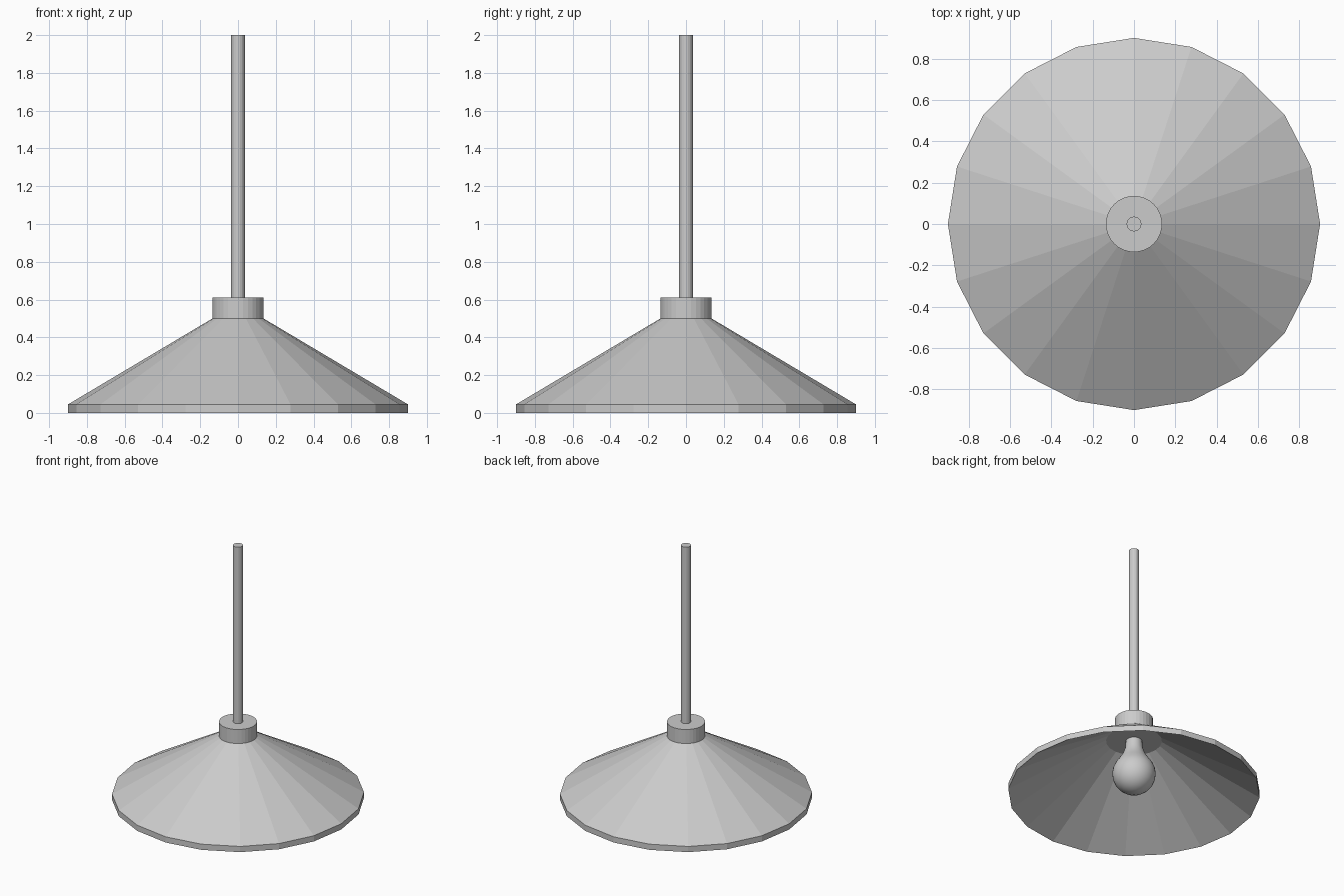
import bpy, bmesh
from math import cos, sin, pi, radians

if "Cube" in bpy.data.objects:
    bpy.data.objects.remove(bpy.data.objects["Cube"])


def lathe(name, profile, sides, smooth=None):
    """Spin a (radius, z) profile about z; radius 0 gives a pole."""
    bm = bmesh.new()
    rings = []
    for r, z in profile:
        if r == 0:
            rings.append([bm.verts.new((0, 0, z))] * sides)
        else:
            rings.append([bm.verts.new((r * cos(2 * pi * i / sides),
                                        r * sin(2 * pi * i / sides), z))
                          for i in range(sides)])
    for a, b in zip(rings, rings[1:]):
        for i in range(sides):
            j = (i + 1) % sides
            bm.faces.new(list(dict.fromkeys((a[i], a[j], b[j], b[i]))))
    bmesh.ops.recalc_face_normals(bm, faces=bm.faces)
    mesh = bpy.data.meshes.new(name)
    bm.to_mesh(mesh)
    bm.free()
    obj = bpy.data.objects.new(name, mesh)
    bpy.context.collection.objects.link(obj)
    if smooth:
        bpy.context.view_layer.objects.active = obj
        obj.select_set(True)
        bpy.ops.object.shade_smooth_by_angle(angle=radians(smooth))
        obj.select_set(False)
    return obj


# Faceted shade: inner ceiling, inner cone, rim band, outer cone
lathe("shade", [(0, 0.43), (0.2, 0.43), (0.9, 0), (0.9, 0.045),
                (0.135, 0.5), (0, 0.5)], 20)

# Collar on top of the shade
lathe("collar", [(0, 0.495), (0.136, 0.495), (0.136, 0.61), (0, 0.61)], 32)

# Hanging rod
lathe("rod", [(0, 0.6), (0.036, 0.6), (0.036, 2), (0, 2)], 20)

# Light bulb: round globe blending into a narrow neck
globe = [(0.155 * sin(radians(a)), 0.16 - 0.155 * cos(radians(a)))
         for a in range(15, 121, 15)]
lathe("bulb", [(0, 0.005)] + globe +
      [(0.105, 0.28), (0.08, 0.32), (0.063, 0.37), (0.057, 0.44), (0, 0.44)],
      32, smooth=40)
